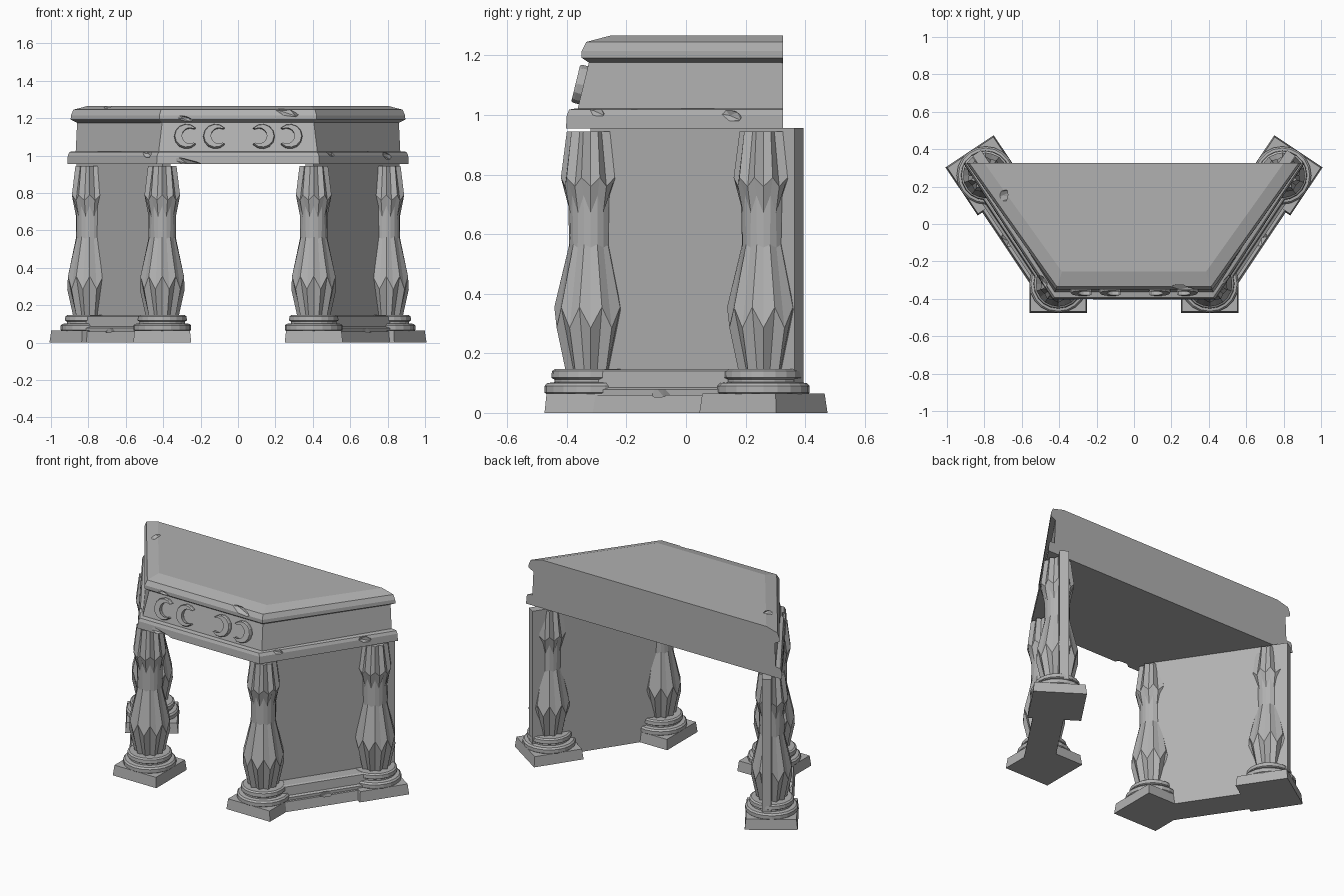
import bpy, bmesh, math
from math import sin, cos, pi
from mathutils import Vector, Matrix

cube = bpy.data.objects.get("Cube")
if cube:
    bpy.data.objects.remove(cube, do_unlink=True)

stone = bpy.data.materials.new("grey stone")
stone.use_nodes = True
GREY = (0.44, 0.44, 0.44, 1)
stone.diffuse_color = GREY
stone.node_tree.nodes["Principled BSDF"].inputs["Base Color"].default_value = GREY

FRONT = Vector((0.405, -0.32, 0))    # front column foot
BACK = Vector((0.793, 0.26, 0))      # back column foot
ALONG = (BACK - FRONT).normalized()  # direction of the side wall
OUT = Vector((ALONG.y, -ALONG.x, 0))
SPAN = (BACK - FRONT).length
BACK_Y = 0.325


def loft(name, rings):
    """Skin a stack of equal rings and close both ends."""
    bm = bmesh.new()
    loops = [[bm.verts.new(p) for p in ring] for ring in rings]
    n = len(loops[0])
    for a, b in zip(loops, loops[1:]):
        for i in range(n):
            j = (i + 1) % n
            bm.faces.new((a[i], a[j], b[j], b[i]))
    bm.faces.new(loops[0])
    bm.faces.new(loops[-1])
    bmesh.ops.recalc_face_normals(bm, faces=bm.faces)
    mesh = bpy.data.meshes.new(name)
    bm.to_mesh(mesh)
    bm.free()
    mesh.materials.append(stone)
    ob = bpy.data.objects.new(name, mesh)
    bpy.context.collection.objects.link(ob)
    return ob


def flip(p, s):
    return Vector((p[0] * s, p[1], p[2]))


def slab(name, layers):
    """Trapezoid slab from (z, front half width, front y, back half width)."""
    return loft(name, [[(-fx, fy, z), (fx, fy, z), (bx, BACK_Y, z), (-bx, BACK_Y, z)]
                       for z, fx, fy, bx in layers])


def bar(name, s, start, end, inner, layers):
    """Bar following the side wall; layers are (z, outer offset)."""
    rings = []
    for z, outer in layers:
        corners = ((start, inner), (end, inner), (end, outer), (start, outer))
        rings.append([flip(FRONT + ALONG * t + OUT * o + Vector((0, 0, z)), s)
                      for t, o in corners])
    return loft(name, rings)


def column(name, centre, s, turn):
    # square plinth
    rings = []
    for z, half in ((0, 0.155), (0.065, 0.148)):
        corners = [Vector((x * half, y * half, z)) for x, y in
                   ((-1, -1), (1, -1), (1, 1), (-1, 1))]
        rings.append([flip(centre + Matrix.Rotation(turn, 3, 'Z') @ c, s) for c in corners])
    loft(name + "_plinth", rings)

    # round base mouldings
    def circle(r, z, n=20):
        return [flip(centre + Vector((r * cos(2 * pi * i / n), r * sin(2 * pi * i / n), z)), s)
                for i in range(n)]
    loft(name + "_base", [circle(r, z) for r, z in (
        (0.145, 0.06), (0.155, 0.068), (0.155, 0.09), (0.146, 0.1), (0.122, 0.103),
        (0.122, 0.112), (0.132, 0.118), (0.13, 0.14), (0.12, 0.147))])

    # faceted shaft: (radius, height) for even and odd corners
    profile = (
        ((0.088, 0.14), (0.07, 0.14)),
        ((0.12, 0.285), (0.122, 0.355)),
        ((0.074, 0.555), (0.072, 0.565)),
        ((0.072, 0.67), (0.076, 0.73)),
        ((0.09, 0.76), (0.1, 0.79)),
        ((0.062, 0.945), (0.08, 0.945)))
    n = 20
    rings = []
    for pair in profile:
        ring = []
        for i in range(n):
            r, z = pair[i % 2]
            a = 2 * pi * i / n
            ring.append(flip(centre + Vector((r * cos(a), r * sin(a), z)), s))
        rings.append(ring)
    loft(name + "_shaft", rings)


# Side walls, footings and columns
footings = []
for side, s in (("left", 1), ("right", -1)):
    bar(side + "_wall", s, 0, SPAN + 0.126, -0.054, ((0.0, 0), (0.957, 0)))
    footings.append(bar(side + "_footing", s, 0.02, SPAN, -0.054, ((0, 0.125), (0.06, 0.115))))
    footings.append(bar(side + "_footing_step", s, 0, SPAN, -0.05,
                        ((0.055, 0.1), (0.078, 0.1), (0.085, 0.085), (0.14, 0.08), (0.146, 0.07))))
    column(side + "_front_column", FRONT, s, 0)
    column(side + "_back_column", BACK, s, math.atan2(ALONG.y, ALONG.x))

# Table top: lower band, frieze and cap
band = slab("lower_band", ((0.955, 0.435, -0.403, 0.912), (1.0, 0.432, -0.4, 0.91),
                           (1.018, 0.425, -0.392, 0.902), (1.022, 0.415, -0.37, 0.89)))
frieze = slab("frieze", ((1.015, 0.425, -0.365, 0.868), (1.18, 0.405, -0.325, 0.86)))
cap = slab("top_cap", ((1.175, 0.405, -0.325, 0.86), (1.192, 0.42, -0.35, 0.895),
                       (1.215, 0.42, -0.35, 0.893), (1.245, 0.412, -0.335, 0.88),
                       (1.266, 0.385, -0.255, 0.8)))


# Crescents on the frieze
def crescent(name, x, facing):
    steps = 10
    outer, inner = [], []
    for i in range(steps + 1):
        a = math.radians(42 + 276 * i / steps)
        outer.append((0.066 * cos(a), 0.066 * sin(a)))
        b = math.radians(62 + 236 * i / steps)
        inner.append((0.019 + 0.045 * cos(b), 0.046 * sin(b)))
    shape = outer + inner[::-1]
    tilt = Matrix.Rotation(-math.atan2(0.04, 0.165), 3, 'X')
    rings = []
    for depth, k in ((0.01, 1.0), (-0.018, 1.0), (-0.026, 0.94)):
        rings.append([Vector((x, -0.345, 1.1)) + tilt @ Vector((u * facing * k, depth, v * k))
                      for u, v in shape])
    loft(name, rings)


for i, (x, facing) in enumerate(((-0.275, 1), (-0.12, 1), (0.13, -1), (0.278, -1))):
    crescent("crescent_%d" % (i + 1), x, facing)


# Chipped edges and cracks
def chip(target, place, size, turn=0.0):
    bpy.ops.mesh.primitive_ico_sphere_add(subdivisions=1, radius=1, location=place,
                                          rotation=(0.2, 0.3, turn))
    cutter = bpy.context.object
    cutter.scale = size
    cutter.hide_render = True
    mod = target.modifiers.new("chip", 'BOOLEAN')
    mod.operation = 'DIFFERENCE'
    mod.solver = 'EXACT'
    mod.object = cutter
    bpy.context.view_layer.objects.active = target
    bpy.ops.object.modifier_apply(modifier=mod.name)
    bpy.data.objects.remove(cutter, do_unlink=True)


chip(band, (-0.24, -0.41, 0.952), (0.12, 0.035, 0.022))
chip(band, (0.5, -0.31, 1.015), (0.05, 0.025, 0.02), 1.0)
chip(band, (-0.49, -0.31, 1.012), (0.05, 0.025, 0.025), -1.0)
chip(band, (0.8, 0.15, 1.0), (0.05, 0.02, 0.022), 1.0)
chip(cap, (0.25, -0.355, 1.235), (0.09, 0.04, 0.022))
chip(cap, (-0.28, -0.35, 1.195), (0.05, 0.02, 0.015))
chip(cap, (-0.7, 0.15, 1.262), (0.09, 0.035, 0.014), 0.2)
for k, footing in enumerate(footings):
    s = 1 if k < 2 else -1
    spot = FRONT + ALONG * (SPAN * 0.5) + OUT * 0.11
    chip(footing, (spot.x * s, spot.y, 0.075), (0.016, 0.045, 0.06), 0.98 * s - 1.57)
